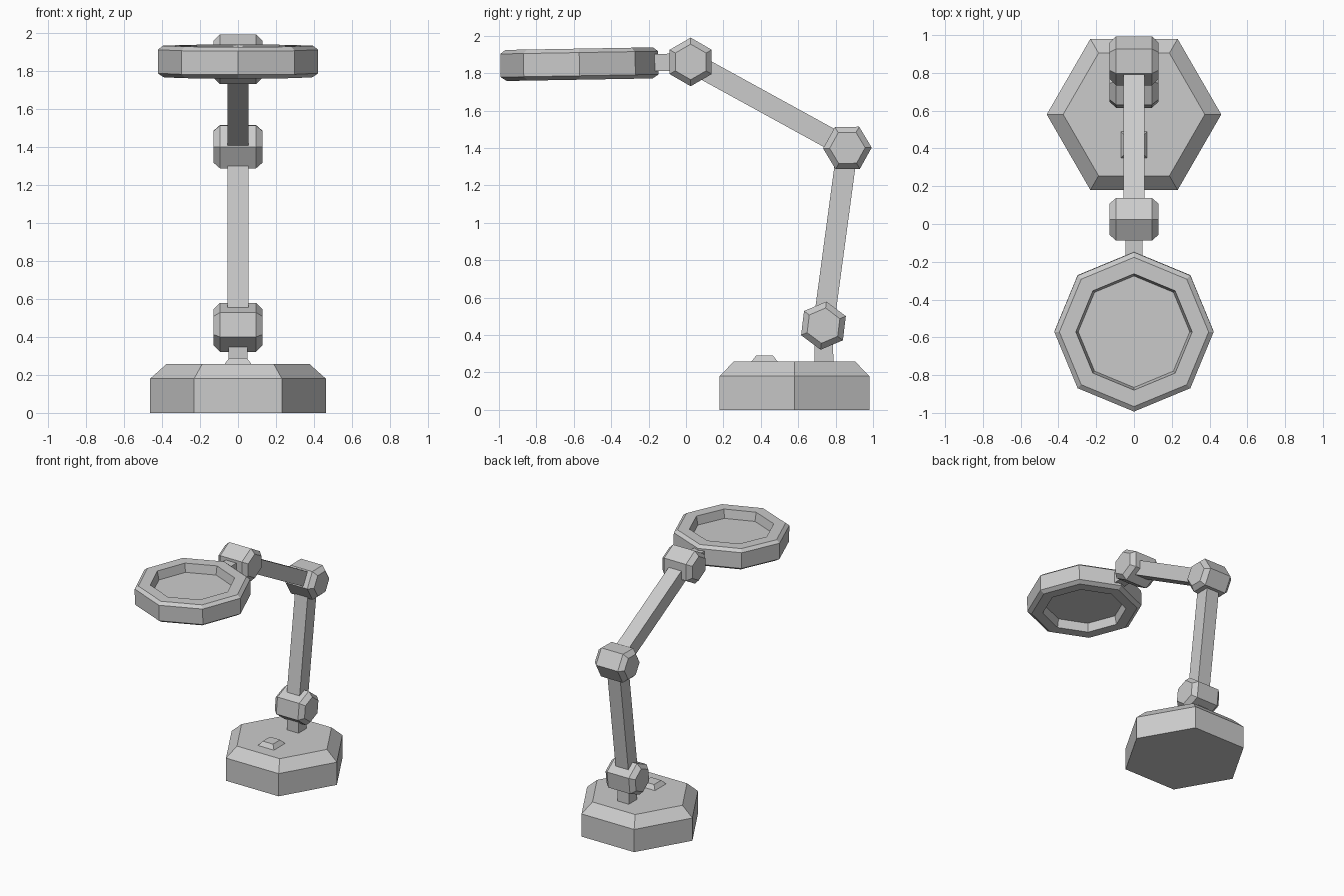
import bpy
import math
from mathutils import Matrix, Vector

cube = bpy.data.objects.get("Cube")
if cube:
    bpy.data.objects.remove(cube, do_unlink=True)

grey = bpy.data.materials.new("plain grey")
grey.use_nodes = True
GREY = (0.6, 0.6, 0.6, 1)
grey.diffuse_color = GREY
grey.node_tree.nodes["Principled BSDF"].inputs["Base Color"].default_value = GREY


def lathe(name, sides, profile, matrix, start=0.0):
    """Stack of n-sided rings (radius, height) along local z, capped at both ends."""
    verts, faces = [], []
    for r, z in profile:
        for i in range(sides):
            a = start + math.tau * i / sides
            verts.append((r * math.cos(a), r * math.sin(a), z))
    for k in range(len(profile) - 1):
        for i in range(sides):
            j = (i + 1) % sides
            a, b = k * sides, (k + 1) * sides
            faces.append((a + i, a + j, b + j, b + i))
    faces.append(tuple(reversed(range(sides))))
    last = (len(profile) - 1) * sides
    faces.append(tuple(range(last, last + sides)))
    mesh = bpy.data.meshes.new(name)
    mesh.from_pydata(verts, [], faces)
    mesh.materials.append(grey)
    obj = bpy.data.objects.new(name, mesh)
    obj.matrix_world = matrix
    bpy.context.collection.objects.link(obj)
    return obj


def bar(name, start, end, width):
    """Square bar between two (y, z) points in the centre plane."""
    a, b = Vector((0, *start)), Vector((0, *end))
    d = (b - a).normalized()
    side = Vector((1, 0, 0))
    rot = Matrix((side, d.cross(side), d)).transposed().to_4x4()
    r = width / math.sqrt(2)
    lathe(name, 4, [(r, 0), (r, (b - a).length)],
          Matrix.Translation(a) @ rot, math.pi / 4)


def joint(name, centre, angle):
    """Hexagonal knuckle lying across x with chamfered ends."""
    # local x, y, z map to world y, z, x
    rot = Matrix(((0, 0, 1), (1, 0, 0), (0, 1, 0))).to_4x4()
    lathe(name, 6, [(0.095, -0.13), (0.13, -0.095), (0.13, 0.095), (0.095, 0.13)],
          Matrix.Translation((0, *centre)) @ rot, math.radians(angle))


# Joint positions as (y, z)
LOW, ELBOW, TOP = (0.735, 0.45), (0.863, 1.4), (0.025, 1.86)

# Base, switch and post
lathe("base", 6, [(0.462, 0), (0.462, 0.18), (0.375, 0.258)],
      Matrix.Translation((0, 0.58, 0)))
lathe("switch", 4, [(0.099, 0.25), (0.099, 0.258), (0.064, 0.29)],
      Matrix.Translation((0, 0.42, 0)), math.pi / 4)
bar("post", (0.738, 0.25), LOW, 0.1)

# Arms and knuckles
bar("lower_arm", LOW, ELBOW, 0.112)
bar("upper_arm", ELBOW, TOP, 0.112)
joint("lower_joint", LOW, 23)
joint("elbow_joint", ELBOW, 1)
joint("head_joint", TOP, 30)
bar("head_bracket", TOP, (-0.2, 1.856), 0.092)

# Head: octagonal rim recessed on both faces around a thin disc
lathe("head", 8, [(0.295, -0.015), (0.308, -0.083), (0.39, -0.083), (0.422, -0.062),
                  (0.422, 0.062), (0.395, 0.083), (0.308, 0.083), (0.295, 0.015)],
      Matrix.Translation((0, -0.57, 1.848)) @ Matrix.Rotation(math.radians(1), 4, 'X'))
